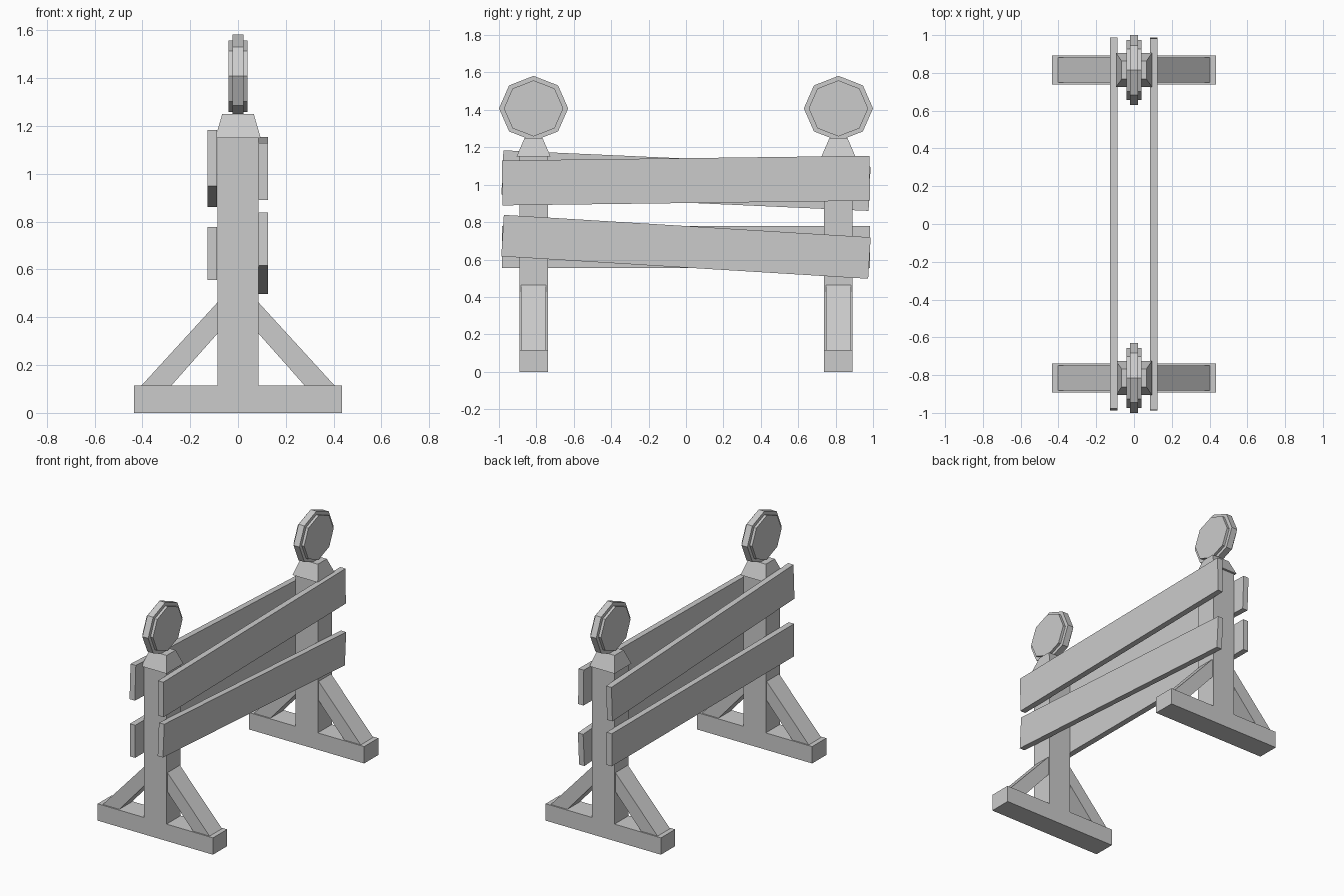
import bpy, bmesh, math
from mathutils import Matrix

if "Cube" in bpy.data.objects:
    bpy.data.objects.remove(bpy.data.objects["Cube"])


def finish(name, bm):
    bmesh.ops.recalc_face_normals(bm, faces=bm.faces)
    me = bpy.data.meshes.new(name)
    bm.to_mesh(me)
    bm.free()
    ob = bpy.data.objects.new(name, me)
    bpy.context.collection.objects.link(ob)
    return ob


def add_prism(bm, pts, to3d, a, b):
    """Extrude a 2D profile between depths a and b."""
    lo = [bm.verts.new(to3d(u, v, a)) for u, v in pts]
    hi = [bm.verts.new(to3d(u, v, b)) for u, v in pts]
    bm.faces.new(lo)
    bm.faces.new(hi[::-1])
    n = len(pts)
    for i in range(n):
        j = (i + 1) % n
        bm.faces.new((lo[i], lo[j], hi[j], hi[i]))


def xz(u, v, d):
    return (u, d, v)


def yz(u, v, d):
    return (d, u, v)


def octagon(cy, cz, ry, rz):
    return [(cy + ry * math.cos(i * math.pi / 4),
             cz + rz * math.sin(i * math.pi / 4)) for i in range(8)]


for side, label in ((-1, "front"), (1, "back")):
    cy = side * 0.815

    # Upright post and foot as one inverted T
    bm = bmesh.new()
    tee = [(-0.435, 0), (0.435, 0), (0.435, 0.115), (0.085, 0.115),
           (0.085, 1.15), (-0.085, 1.15), (-0.085, 0.115), (-0.435, 0.115)]
    add_prism(bm, tee, xz, cy - 0.076, cy + 0.076)
    finish(label + "_post_and_foot", bm)

    # Diagonal braces, mirrored left and right
    for s, lr in ((-1, "left"), (1, "right")):
        bm = bmesh.new()
        brace = [(0.083, 0.335), (0.28, 0.113), (0.405, 0.113), (0.083, 0.465)]
        add_prism(bm, [(s * u, v) for u, v in brace], xz, cy - 0.067, cy + 0.067)
        finish(f"{label}_{lr}_brace", bm)

    # Tapered lamp mount on the post top
    bm = bmesh.new()
    rings = [[bm.verts.new((sx * hx, cy + sy * hy, z))
              for sx, sy in ((-1, -1), (1, -1), (1, 1), (-1, 1))]
             for hx, hy, z in ((0.095, 0.091, 1.15), (0.066, 0.048, 1.25))]
    bm.faces.new(rings[0])
    bm.faces.new(rings[1])
    for i in range(4):
        j = (i + 1) % 4
        bm.faces.new((rings[0][i], rings[0][j], rings[1][j], rings[1][i]))
    finish(label + "_lamp_mount", bm)

    # Octagonal lamp: thin rim and thicker lens
    bm = bmesh.new()
    add_prism(bm, octagon(cy, 1.408, 0.185, 0.174), yz, -0.022, 0.022)
    finish(label + "_lamp_rim", bm)
    bm = bmesh.new()
    add_prism(bm, octagon(cy, 1.408, 0.159, 0.150), yz, -0.04, 0.04)
    finish(label + "_lamp_lens", bm)

# Crooked boards: name, x, centre z, height, rise from front to back
boards = [
    ("right_upper_board", 0.105, 1.022, 0.24, 0.025),
    ("right_lower_board", 0.105, 0.668, 0.222, -0.12),
    ("left_upper_board", -0.108, 1.022, 0.236, -0.088),
    ("left_lower_board", -0.108, 0.667, 0.222, 0.0),
]
for name, x, z, height, rise in boards:
    bm = bmesh.new()
    bmesh.ops.create_cube(bm, size=1)
    m = (Matrix.Translation((x, 0, z))
         @ Matrix.Rotation(math.atan2(rise, 1.965), 4, 'X')
         @ Matrix.Diagonal((0.04, 1.965, height, 1)))
    bmesh.ops.transform(bm, matrix=m, verts=bm.verts)
    finish(name, bm)
